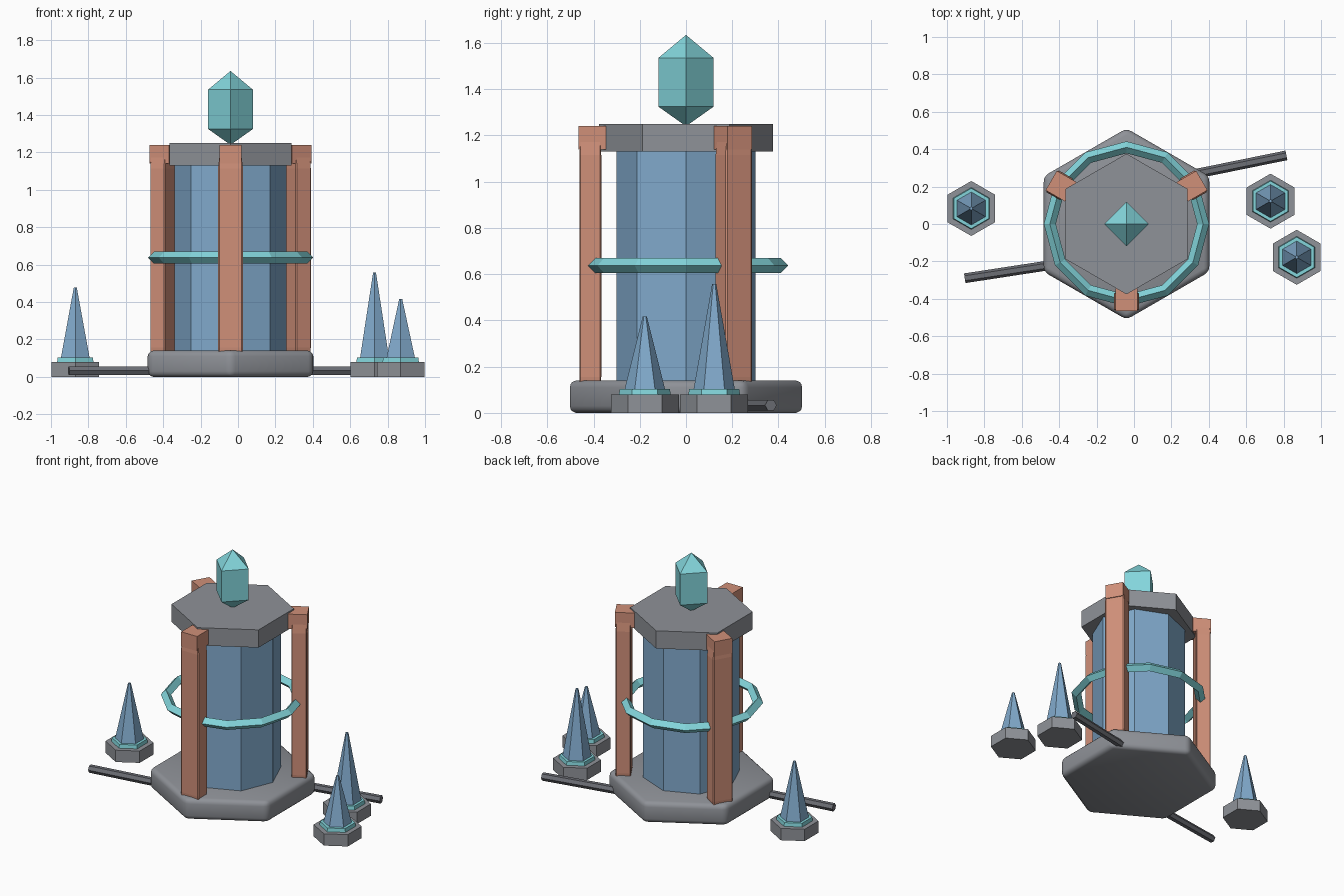
import bpy, bmesh, math
from mathutils import Matrix

if "Cube" in bpy.data.objects:
    bpy.data.objects.remove(bpy.data.objects["Cube"], do_unlink=True)

CX = -0.04  # tower axis


def linear(c):
    c /= 255
    return c / 12.92 if c <= 0.04045 else ((c + 0.055) / 1.055) ** 2.4


def material(name, *rgb):
    mat = bpy.data.materials.new(name)
    mat.use_nodes = True
    col = [linear(c) for c in rgb] + [1]
    mat.diffuse_color = col
    mat.node_tree.nodes["Principled BSDF"].inputs["Base Color"].default_value = col
    return mat


stone = material("stone grey", 143, 146, 152)
iron = material("dark iron", 108, 110, 117)
copper = material("copper", 208, 144, 121)
glass = material("blue glass", 129, 170, 204)
cyan = material("cyan crystal", 131, 213, 219)


def finish(name, bm, mat, loc, rot=(0, 0, 0)):
    bmesh.ops.recalc_face_normals(bm, faces=bm.faces[:])
    mesh = bpy.data.meshes.new(name)
    bm.to_mesh(mesh)
    bm.free()
    mesh.materials.append(mat)
    obj = bpy.data.objects.new(name, mesh)
    obj.location, obj.rotation_euler = loc, rot
    bpy.context.collection.objects.link(obj)
    return obj


def lathe(name, sides, profile, mat, loc=(CX, 0, 0), rot=(0, 0, 0)):
    """Faceted solid from (radius, height) rings; first corner points to +y."""
    bm = bmesh.new()
    rings = []
    for r, z in profile:
        if r == 0:
            rings.append([bm.verts.new((0, 0, z))] * sides)
            continue
        angles = [math.pi / 2 + math.tau * i / sides for i in range(sides)]
        rings.append([bm.verts.new((r * math.cos(a), r * math.sin(a), z)) for a in angles])
    for low, high in zip(rings, rings[1:]):
        for i in range(sides):
            j = (i + 1) % sides
            bm.faces.new(list(dict.fromkeys((low[i], low[j], high[j], high[i]))))
    for (r, _), ring in zip((profile[0], profile[-1]), (rings[0], rings[-1])):
        if r:
            bm.faces.new(ring)
    return finish(name, bm, mat, loc, rot)


def block(name, size, radius, z, angle, mat, bevel=0):
    """Box standing at a radius from the axis, turned to face outward."""
    bm = bmesh.new()
    bmesh.ops.create_cube(bm, size=1)
    if bevel:
        bmesh.ops.bevel(bm, geom=bm.edges[:], offset=bevel, segments=1, affect='EDGES')
    bm.transform(Matrix.Translation((radius, 0, z)) @ Matrix.Diagonal((*size, 1)))
    return finish(name, bm, mat, (CX, 0, 0), (0, 0, angle))


# Rounded base slab
base = lathe("base_slab", 6, [(0.511, 0), (0.511, 0.14)], stone)
bev = base.modifiers.new("rounded_edges", 'BEVEL')
bev.width, bev.segments = 0.03, 3
bpy.ops.object.select_all(action='DESELECT')
base.select_set(True)
bpy.context.view_layer.objects.active = base
bpy.ops.object.modifier_apply(modifier=bev.name)
bpy.ops.object.shade_smooth_by_angle(angle=math.radians(40))

# Glass column, cap and finial crystal
lathe("glass_column", 8, [(0.3, 0.13), (0.3, 1.14)], glass)
lathe("top_cap", 6, [(0.376, 1.13), (0.376, 1.25)], stone)
lathe("finial_crystal", 4, [(0, 1.24), (0.12, 1.325), (0.12, 1.535), (0, 1.635)], cyan)

# Three copper posts with head blocks
for i in range(3):
    turn = math.radians(-90 + 120 * i)
    block(f"post_{i + 1}", (0.095, 0.134, 1.09), 0.414, 0.635, turn, copper, bevel=0.06)
    block(f"post_head_{i + 1}", (0.12, 0.12, 0.1), 0.405, 1.19, turn, copper)

# Ring around the column
bpy.ops.mesh.primitive_torus_add(location=(CX, 0, 0.637), major_segments=12, minor_segments=4,
                                 major_radius=0.41, minor_radius=0.032)
ring = bpy.context.object
ring.name = "energy_ring"
ring.data.materials.append(cyan)
ring.data.polygons.foreach_set("use_smooth", [False] * len(ring.data.polygons))

# Conduits running out of the base: outer end, direction, length
for name, x, y, deg, length in (("left_conduit", 0.815, 0.367, 11.5, 0.6),
                                ("right_conduit", -0.905, -0.29, 188.7, 0.6)):
    lathe(name, 6, [(0.026, -length), (0.026, 0)], iron, (x, y, 0.033),
          (0, math.pi / 2, math.radians(deg)))

# Crystal spikes on small plinths
for i, (x, y, top) in enumerate(((-0.87, 0.083, 0.478), (0.73, 0.122, 0.557), (0.87, -0.178, 0.417)), 1):
    spot = (x, y, 0)
    lathe(f"plinth_{i}", 6, [(0.147, 0), (0.147, 0.08)], stone, spot)
    lathe(f"plinth_collar_{i}", 6, [(0.112, 0.08), (0.108, 0.104)], cyan, spot)
    lathe(f"spike_{i}", 6, [(0.093, 0.08), (0.009, top)], glass, spot)
